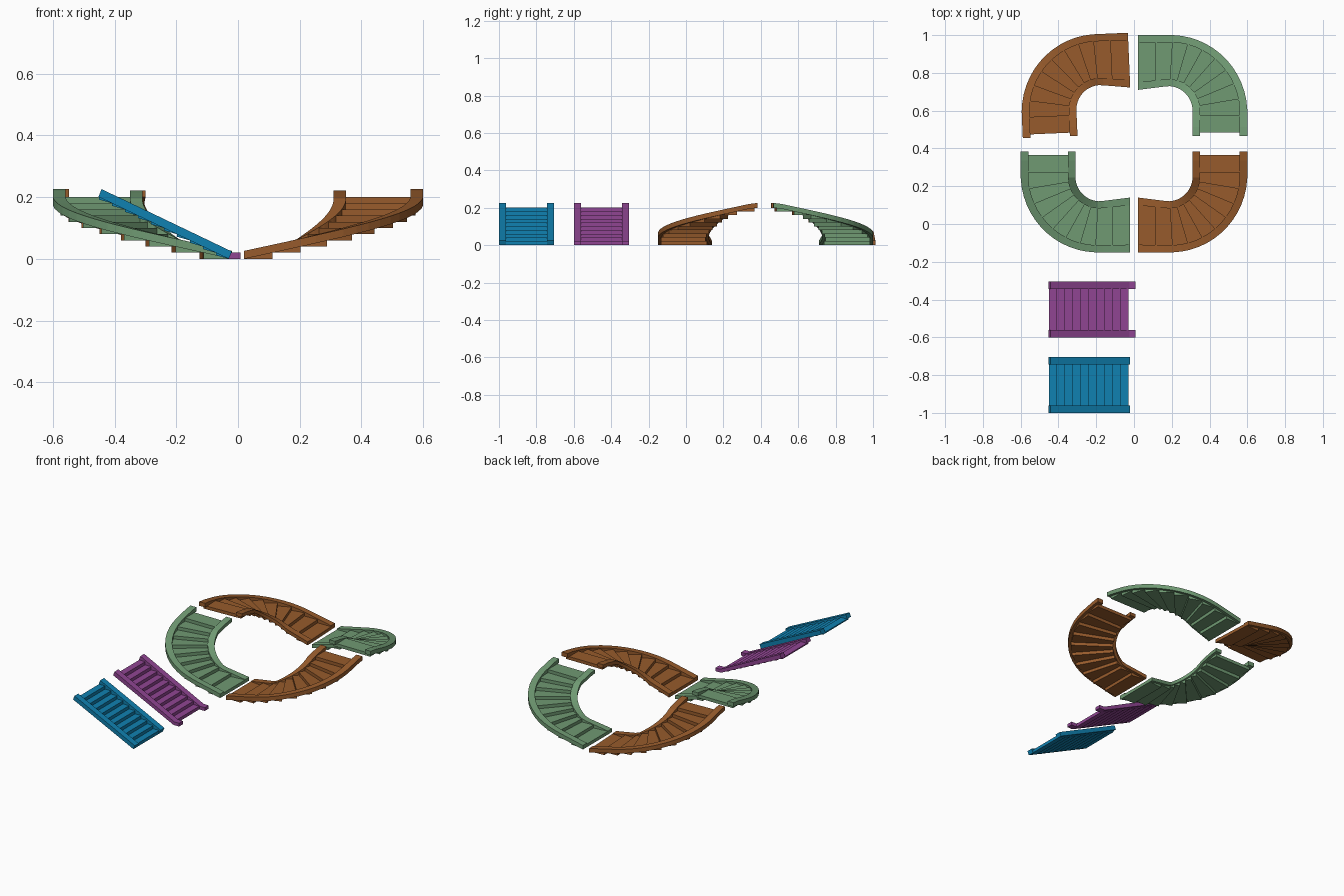
import bpy, bmesh, math
from mathutils import Matrix, Vector

cube = bpy.data.objects.get("Cube")
if cube:
    bpy.data.objects.remove(cube, do_unlink=True)


def material(name, rgb):
    m = bpy.data.materials.new(name)
    m.use_nodes = True
    m.diffuse_color = (*rgb, 1)
    m.node_tree.nodes["Principled BSDF"].inputs["Base Color"].default_value = (*rgb, 1)
    return m


brown = material("brown", (0.31, 0.105, 0.025))
green = material("sage_green", (0.16, 0.32, 0.17))
blue = material("blue", (0.005, 0.22, 0.44))
purple = material("purple", (0.28, 0.06, 0.29))


def build(name, lofts, mat, matrix):
    """Make one object; each loft joins a row of four-point sections."""
    bm = bmesh.new()
    for sections in lofts:
        rings = [[bm.verts.new(p) for p in s] for s in sections]
        for a, b in zip(rings, rings[1:]):
            for i in range(4):
                j = (i + 1) % 4
                bm.faces.new((a[i], a[j], b[j], b[i]))
        bm.faces.new(rings[0])
        bm.faces.new(rings[-1])
    bm.transform(matrix)
    bmesh.ops.recalc_face_normals(bm, faces=bm.faces[:])
    mesh = bpy.data.meshes.new(name)
    bm.to_mesh(mesh)
    bm.free()
    mesh.materials.append(mat)
    bpy.context.collection.objects.link(bpy.data.objects.new(name, mesh))


STEPS, RISE = 10, 0.02
HEIGHT = STEPS * RISE

# Curved flights: straight run, quarter turn, straight run
LEAD, TURN, TAIL = 0.16, 0.65, 0.115
LENGTH = LEAD + TURN + TAIL


def plan(t, f):
    """Point on the floor plan: t along the flight, f from outer to inner edge."""
    u = t * LENGTH
    a = min(max((u - LEAD) / TURN, 0), 1)
    flare = 0.02 * max(0, 1 - u / LEAD)
    r = (0.40 + 0.02 * a) * (1 - f) + (0.13 - flare) * f
    angle = a * math.pi / 2
    return Vector((0.18 + r * math.sin(angle) + min(u - LEAD, 0),
                   0.25 - r * math.cos(angle) + max(u - LEAD - TURN, 0), 0))


def at(t, f, z):
    p = plan(t, f)
    return (p.x, p.y, z)


def curved_flight(name, mat, matrix):
    treads = []
    for k in range(STEPS):
        low, high = k * RISE, (k + 1) * RISE
        treads.append([[at(t, 0.06, low), at(t, 0.94, low), at(t, 0.94, high), at(t, 0.06, high)]
                       for t in (k / STEPS, (k + 1) / STEPS)])
    build(name + "_treads", treads, mat, matrix)
    count = 20
    for side, f0, f1, lift in (("outer", 0, 0.14, 0.026), ("inner", 0.86, 1, 0.022)):
        rail = []
        for i in range(count + 1):
            t = i / count * 1.02
            z = min(t, 1) * HEIGHT
            rail.append([at(t, f0, z), at(t, f1, z), at(t, f1, z + lift), at(t, f0, z + lift)])
        build(f"{name}_{side}_stringer", [rail], mat, matrix)


flip_x = Matrix.Diagonal((-1, 1, 1, 1))
flip_y = Matrix.Translation((0, 0.85, 0)) @ Matrix.Diagonal((1, -1, 1, 1))
pivot = Matrix.Translation((-0.31, 0.72, 0))
twist = pivot @ Matrix.Rotation(math.radians(2.5), 4, "Z") @ pivot.inverted()

curved_flight("front_left_curved_stair", brown, Matrix())
curved_flight("front_right_curved_stair", green, flip_x)
curved_flight("back_left_curved_stair", green, flip_y)
curved_flight("back_right_curved_stair", brown, twist @ flip_x @ flip_y)


# Straight flights, rising towards -x
def straight_flight(name, mat, y0, foot):
    wide, rail = 0.295, 0.038
    run, x0 = 0.042, -0.03
    treads = []
    for k in range(STEPS):
        front, back = x0 - k * run, x0 - (k + 1) * run
        low, high = k * RISE, (k + 1) * RISE
        treads.append([[(front, y, low), (front, y, high), (back, y, high), (back, y, high - 0.008)]
                       for y in (0.02, wide - 0.02)])
    place = Matrix.Translation((0, y0, 0))
    build(name + "_treads", treads, mat, place)
    # Stringer side line as (bottom, top) pairs, with an optional level foot
    line = [((-0.452, 0.201), (-0.442, 0.226)), ((-0.03, 0), (-0.02, 0.024))]
    if foot:
        line = [line[0], ((-0.03, 0), (-0.025, 0.021)), ((0.008, 0), (0.008, 0.021))]
    for side, y in (("front", 0), ("back", wide - rail)):
        sections = [[(b[0], y, b[1]), (b[0], y + rail, b[1]),
                     (c[0], y + rail, c[1]), (c[0], y, c[1])] for b, c in line]
        build(f"{name}_{side}_stringer", [sections], mat, place)


straight_flight("plain_straight_stair", blue, -1.0, False)
straight_flight("footed_straight_stair", purple, -0.6, True)
